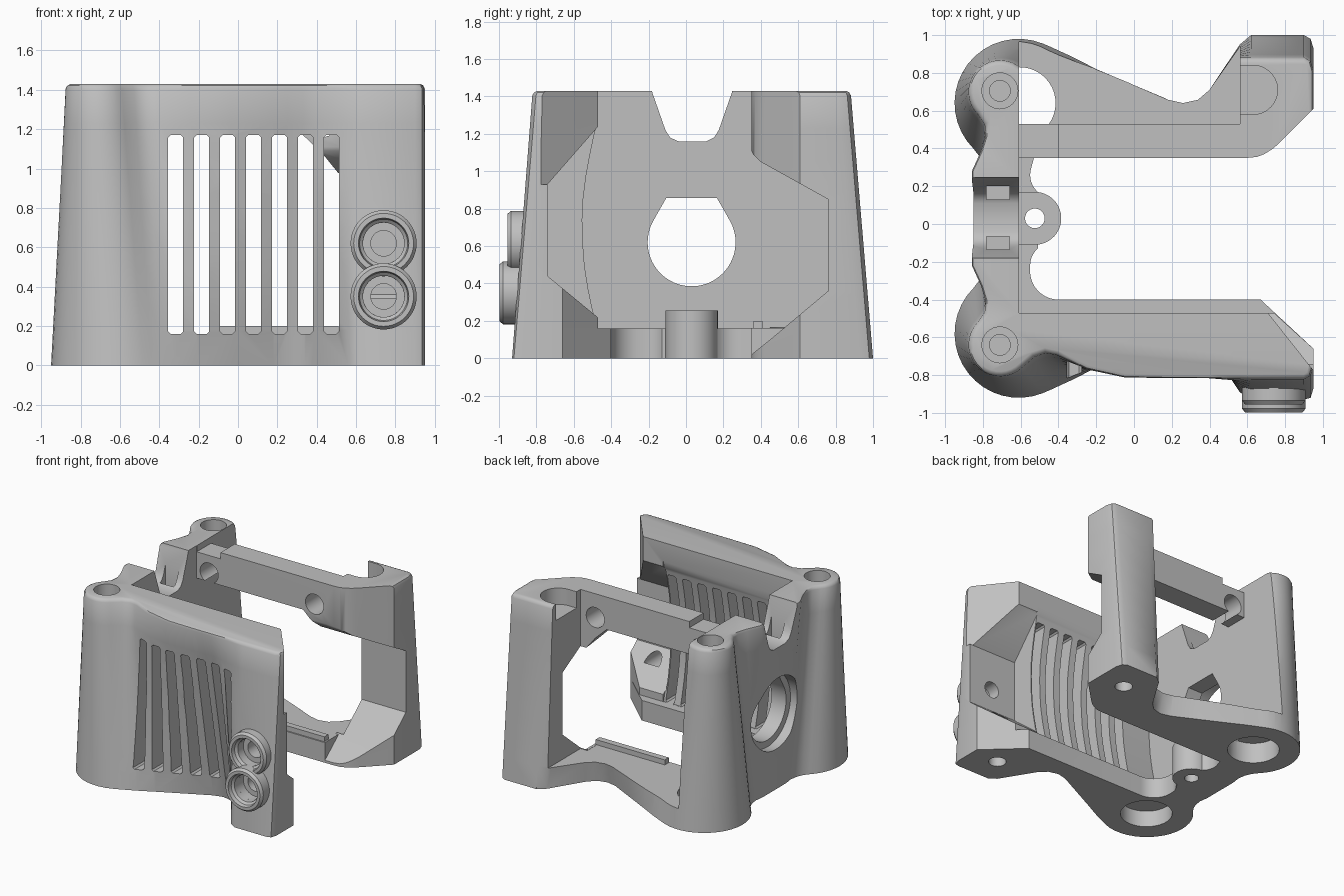
import bpy, bmesh, math
from mathutils import Vector

if "Cube" in bpy.data.objects:
    bpy.data.objects.remove(bpy.data.objects["Cube"])

grey = bpy.data.materials.new("plain grey")
grey.diffuse_color = (0.53, 0.53, 0.53, 1)
grey.use_nodes = True
grey.node_tree.nodes["Principled BSDF"].inputs["Base Color"].default_value = grey.diffuse_color
YC, H = 0.03, 1.43          # symmetry plane of the frame, height


def obj_from(bm, name):
    bmesh.ops.recalc_face_normals(bm, faces=bm.faces)
    me = bpy.data.meshes.new(name)
    bm.to_mesh(me)
    bm.free()
    ob = bpy.data.objects.new(name, me)
    bpy.context.collection.objects.link(ob)
    me.materials.append(grey)
    return ob


def loft(rings, name):
    bm = bmesh.new()
    vs = [[bm.verts.new(p) for p in r] for r in rings]
    n = len(vs[0])
    for a, b in zip(vs, vs[1:]):
        for i in range(n):
            j = (i + 1) % n
            bm.faces.new((a[i], a[j], b[j], b[i]))
    bm.faces.new(vs[0])
    bm.faces.new(vs[-1])
    return obj_from(bm, name)


def prism(axis, pts, lo, hi, name="cutter"):
    """Extrude a flat profile along an axis: z takes (x,y), x takes (y,z), y takes (x,z)."""
    f = {"z": lambda p, t: (p[0], p[1], t),
         "x": lambda p, t: (t, p[0], p[1]),
         "y": lambda p, t: (p[0], t, p[1])}[axis]
    return loft([[f(p, t) for p in pts] for t in (lo, hi)], name)


def arc(cx, cy, r, a0=0, a1=360, n=40):
    m = n if abs(a1 - a0) == 360 else n - 1
    return [(cx + r * math.cos(math.radians(a0 + (a1 - a0) * i / m)),
             cy + r * math.sin(math.radians(a0 + (a1 - a0) * i / m))) for i in range(n)]


def rect(x0, x1, y0, y1):
    return [(x0, y0), (x1, y0), (x1, y1), (x0, y1)]


def combine(ob, other, op="DIFFERENCE"):
    m = ob.modifiers.new("b", "BOOLEAN")
    m.object, m.operation, m.solver = other, op, "EXACT"
    bpy.context.view_layer.update()
    dg = bpy.context.evaluated_depsgraph_get()
    me = bpy.data.meshes.new_from_object(ob.evaluated_get(dg))
    ob.modifiers.clear()
    ob.data = me
    bpy.data.objects.remove(other)


# ---- outer shell: concave base outline lofted to a straighter top outline
base_half = [(.95, .90), (.935, .95), (.90, .97), (.62, .97), (.56, .92), (.40, .66), (.34, .60),
             (.26, .58), (.18, .60), (0, .69), (-.2, .79), (-.32, .852), (-.39, .884), (-.44, .907)]
base_half += arc(-.61, .61, .34, 68, 225, 18) + [(-.82, .33), (-.80, .28), (-.79, .22), (-.80, .15)]
top_half = [(.95, .78), (.935, .83), (.90, .85), (.62, .85), (.56, .85), (.40, .85), (.33, .85),
            (.25, .85), (.18, .85), (-.05, .845), (-.25, .80), (-.41, .722), (-.47, .710), (-.53, .732)]
top_half += arc(-.71, .67, .165, 45, 225, 18) + [(-.79, .50), (-.785, .44), (-.81, .36), (-.86, .25)]


def full(half):
    return [(x, YC - min(v, .96)) for x, v in half] + [(x, YC + v) for x, v in reversed(half)]


def inset(pts, d):
    out = []
    for i, p in enumerate(pts):
        a, b = Vector(pts[i - 1]), Vector(pts[(i + 1) % len(pts)])
        t = (b - a).normalized()
        out.append((p[0] + t.y * d, p[1] - t.x * d))
    return out


lo, hi = full(base_half), full(top_half)
rings = []
for k in range(9):
    t = k / 8 * (H - .025) / H
    rings.append([(a[0] + (b[0] - a[0]) * t, a[1] + (b[1] - a[1]) * t, t * H) for a, b in zip(lo, hi)])
rings.append([(x, y, H - .008) for x, y in inset(hi, .008)])
rings.append([(x, y, H) for x, y in inset(hi, .024)])
body = loft(rings, "bracket_body")

# ---- interior, open toward +x
back_corner = [(1.2, .61), (.95, .61), (.76, .42), (.73, .395), (.69, .37), (.65, .355), (.6, .35)]
upper = [(-.61, -.47), (.74, -.47), (.95, -.66), (1.2, -.66)] + back_corner + [(-.61, .35)]
combine(body, prism("z", upper, .16, 1.6))
lower = [(.67, -.40), (.95, -.66), (1.2, -.66)] + back_corner
lower += [(-.53, .35)] + arc(-.43, .26, .12, 160, 230, 8) + arc(-.43, -.22, .12, 130, 180, 6)
lower += arc(-.40, -.25, .15, 185, 270, 10)
combine(body, prism("z", lower, -.1, .16))
# steeper end bevel on the upper part of the front arm
combine(body, prism("z", [(.70, -.46), (.71, -.472), (.95, -.775), (1.2, -.775), (1.2, -.46)], .93, 1.6))
# gently curved hollow behind the grille
hollow = [(-.40, 1.30), (-.47, 1.28), (-.49, 1.20), (-.515, 1.08), (-.535, .97), (-.55, .85), (-.555, .74),
          (-.552, .62), (-.542, .49), (-.522, .365), (-.50, .26), (-.475, .161), (-.40, .161)]
combine(body, prism("x", hollow, -.609, .53))
# angular hollow between the end legs, carried into the back corner brace
brow = [(.76, .36), (.76, .85), (.40, 1.05), (.36, 1.09), (.34, 1.13), (.33, 1.3)]
combine(body, prism("x", [(-.46, 1.25), (-.74, .93), (-.74, .44), (-.40, .16), (0, .1), (.35, .02),
                          (.45, .1)] + brow, .522, 1.3))
combine(body, prism("x", [(0, .161), (.52, .161)] + brow + [(0, 1.3)], .3, .53))

# ---- open back: clear space above the base plate, window under the top bar
combine(body, prism("z", rect(-.61, .56, .53, 1.2), .16, 1.6))
window = [(-.61, .16), (.50, .16), (.518, .3), (.53, .45), (.536, .6), (.534, .75), (.53, .87),
          (.515, .97), (.43, 1.075), (.33, 1.17), (-.61, 1.17)]
combine(body, prism("y", window, .3, .80))
combine(body, prism("z", rect(-.609, -.40, .3, .6), 1.38, 1.6))
for x in (-.5, .43):                                   # bar screw holes
    combine(body, prism("y", arc(x, 1.24, .08, n=32), .2, .7))

# ---- grille slots, with softened corners
for i in range(7):
    x0, c = -.355 + .132 * i, .012
    x1 = x0 + .076
    slot = [(x0 + c, .16), (x1 - c, .16), (x1, .16 + c), (x1, 1.17 - c), (x1 - c, 1.17), (x0 + c, 1.17),
            (x0, 1.17 - c), (x0, .16 + c)]
    combine(body, prism("y", slot, -1.2, -.44))

# ---- left wall: top notch, clip pockets, round port with a flat top
combine(body, prism("x", [(-.20, 1.6), (-.18, 1.42), (-.11, 1.22), (-.085, 1.18), (-.04, 1.16), (.11, 1.16),
                          (.15, 1.18), (.175, 1.22), (.245, 1.42), (.265, 1.6)], -1.1, -.58))
for y in (-.10, .165):
    combine(body, prism("z", rect(-.78, -.66, y - .035, y + .035), 1.05, 1.5))
port = [(YC + .135, .858)] + arc(YC, .62, .235, 28, -208, 44) + [(YC - .135, .858)]
combine(body, prism("x", port, -1.2, -.5))
combine(body, prism("x", arc(YC, .62, .29, n=48), -1.2, -.74))

# ---- columns: screw holes on top, round sockets below
for y, yb, top in ((.705, .64, .165), (-.64, -.58, .13)):
    combine(body, prism("z", arc(-.71, y, .095, n=32), 1.1, 1.6))
    combine(body, prism("z", arc(-.71, y, .055, n=24), .6, 1.2))
    combine(body, prism("z", arc(-.605, yb, .19, n=40), -.1, top))

# ---- end legs: open pocket on top of the back leg, screw holes below
pocket = [(.4, .58)] + arc(.63, .71, .13, -90, 90, 20) + [(.4, .84)]
combine(body, prism("z", pocket, 1.30, 1.6))
for y in (.74, -.70):
    combine(body, prism("z", arc(.72, y, .065, n=24), -.1, .13))

# ---- stepped nozzle bores in the front leg
nozzles = ((.62, -.955), (.35, -.998))
for z, y in nozzles:
    combine(body, prism("y", arc(.74, z, .105, n=32), -1.2, -.84))
    combine(body, prism("y", arc(.74, z, .065, n=28), -.9, -.62))

# ---- mounting boss on the inside of the left wall
boss_outline = [(-.63, YC - .14)] + arc(-.525, YC, .14, -90, 90, 24) + [(-.63, YC + .14)]
combine(body, prism("z", boss_outline, 0, .255), "UNION")
combine(body, prism("z", arc(-.525, YC, .052, n=24), -.1, .4))

# ---- low ridge along the back base plate
prism("z", rect(-.10, .51, .36, .41), .15, .20, "base_ridge")

# ---- ring nozzles
for k, (z, y) in enumerate(nozzles):
    prof = [(.105, y + .14), (.168, y + .14), (.168, y + .02), (.152, y), (.128, y), (.122, y + .03),
            (.105, y + .045)]
    bm = bmesh.new()
    rs = [[bm.verts.new((px, yy, pz)) for px, pz in arc(.74, z, r, n=48)] for r, yy in prof]
    for a, b in zip(rs, rs[1:] + rs[:1]):
        for i in range(48):
            j = (i + 1) % 48
            bm.faces.new((a[i], a[j], b[j], b[i]))
    obj_from(bm, ("upper_nozzle", "lower_nozzle")[k])

# ---- smooth the rounded surfaces, keep edges sharp
for ob in bpy.context.scene.objects:
    ob.select_set(True)
    bpy.context.view_layer.objects.active = ob
bpy.ops.object.shade_smooth_by_angle(angle=math.radians(35))
